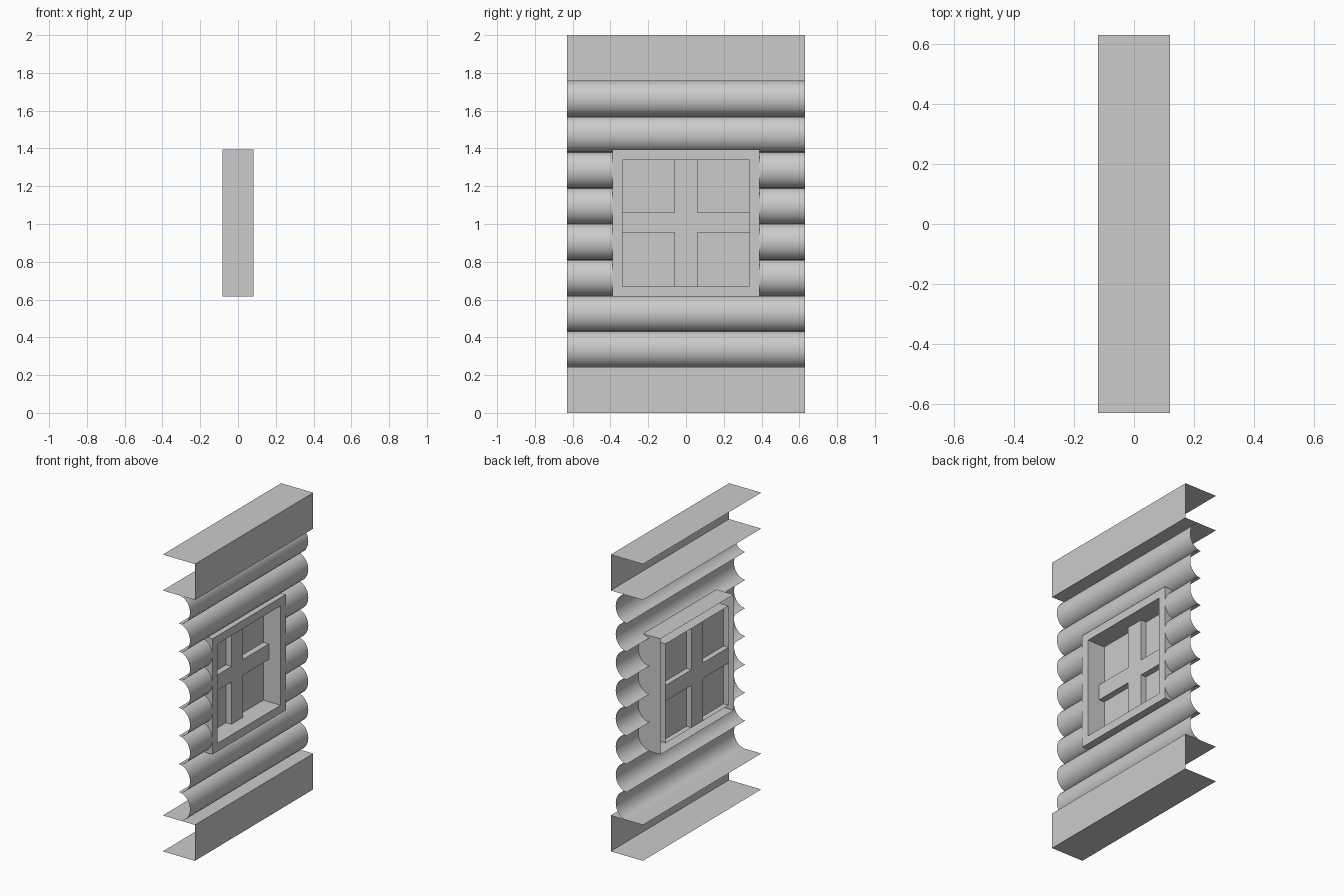
import bpy, math

if "Cube" in bpy.data.objects:
    bpy.data.objects.remove(bpy.data.objects["Cube"])

HALF_LEN = 0.63            # half length of the wall along y
BEAM_X = 0.12
BEAM_H = 0.242
FRAME_X = 0.083
OUT, INN = 0.39, 0.335     # window frame half sizes
ZC = 1.005                 # window centre height


def make(name, verts, faces, smooth=False):
    mesh = bpy.data.meshes.new(name)
    mesh.from_pydata(verts, [], faces)
    mesh.polygons.foreach_set("use_smooth", [smooth] * len(faces))
    mesh.update()
    obj = bpy.data.objects.new(name, mesh)
    bpy.context.collection.objects.link(obj)
    return obj


def sheet(name, profile, y0, y1, smooth=False):
    """Open sheet: an (x, z) profile swept along y."""
    n = len(profile)
    verts = [(x, y, z) for y in (y0, y1) for x, z in profile]
    faces = [(i, n + i, n + i + 1, i + 1) for i in range(n - 1)]
    return make(name, verts, faces, smooth)


def ring(x, h):
    return [(x, sy * h, ZC + sz * h)
            for sy, sz in ((-1, -1), (1, -1), (1, 1), (-1, 1))]


def box(name, lo, hi):
    verts = [(x, y, z) for x in (lo[0], hi[0])
             for y in (lo[1], hi[1]) for z in (lo[2], hi[2])]
    faces = [(0, 1, 3, 2), (4, 6, 7, 5), (0, 4, 5, 1),
             (2, 3, 7, 6), (0, 2, 6, 4), (1, 5, 7, 3)]
    return make(name, verts, faces)


# Bottom and top beams: channels open at the back and the ends
for name, z in (("bottom_beam", 0.0), ("top_beam", 2.0 - BEAM_H)):
    sheet(name, [(-BEAM_X, z), (BEAM_X, z), (BEAM_X, z + BEAM_H),
                 (-BEAM_X, z + BEAM_H)], -HALF_LEN, HALF_LEN)

# Eight half-round logs, the middle four split by the window
COUNT, SEG = 8, 14
step = (2.0 - 2 * BEAM_H) / COUNT
for i in range(COUNT):
    zc = BEAM_H + step * (i + 0.5)
    arc = []
    for k in range(SEG + 1):
        a = -math.pi / 2 + math.pi * k / SEG
        arc.append((0.083 * math.cos(a), zc + step / 2 * math.sin(a)))
    if 2 <= i <= 5:
        spans = ((-HALF_LEN, -OUT), (OUT, HALF_LEN))
    else:
        spans = ((-HALF_LEN, HALF_LEN),)
    for j, (y0, y1) in enumerate(spans):
        sheet(f"log_{i + 1}_{j + 1}", arc, y0, y1, True)

# Window frame: outer walls, front border, inner walls, open at the back
rings = (ring(-FRAME_X, OUT) + ring(FRAME_X, OUT)
         + ring(FRAME_X, INN) + ring(-FRAME_X, INN))
make("window_frame", rings,
     [(4 * r + i, 4 * r + (i + 1) % 4, 4 * r + 4 + (i + 1) % 4, 4 * r + 4 + i)
      for r in range(3) for i in range(4)])

# Window pane and crossing bars
make("window_pane", ring(-0.046, INN), [(0, 1, 2, 3)])
box("vertical_bar", (-0.083, -0.062, ZC - INN), (-0.005, 0.06, ZC + INN))
box("horizontal_bar", (-0.083, -INN, 0.955), (-0.005, INN, 1.06))
